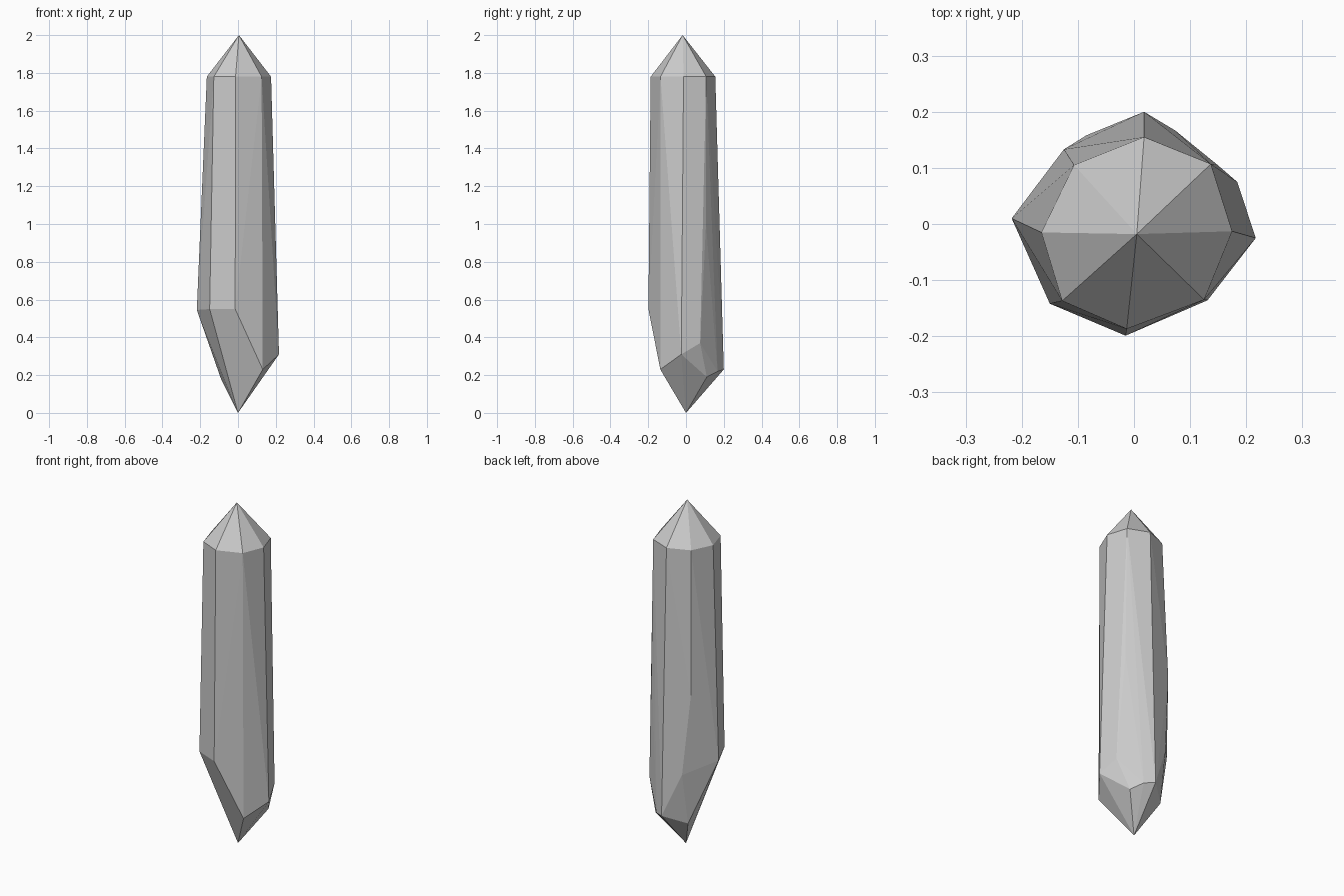
import bpy, bmesh, math

if "Cube" in bpy.data.objects:
    bpy.data.objects.remove(bpy.data.objects["Cube"])

# Tips of the crystal
tips = [(0.005, -0.018, 2.0), (0.0, 0.0, 0.0)]

# Eight-sided shoulder under the upper point
shoulder_z = 1.78
shoulder = [(0.018, 0.155), (0.137, 0.107), (0.175, -0.013), (0.125, -0.135),
            (-0.013, -0.187), (-0.128, -0.137), (-0.165, -0.015), (-0.107, 0.105)]

# Uneven lower girdle where the shaft breaks into the bottom facets
girdle = [(-0.218, 0.01, 0.545), (-0.15, -0.142, 0.55), (-0.015, -0.199, 0.55),
          (0.131, -0.136, 0.23), (0.217, -0.025, 0.31), (0.184, 0.075, 0.37),
          (0.12, 0.11, 0.19), (0.073, 0.167, 0.22), (0.018, 0.2, 0.23),
          (-0.09, 0.11, 0.18), (-0.085, 0.158, 0.48)]

# Peaks of the two long facets at the back corners
peaks = [(0.148, 0.106, 1.0), (-0.125, 0.133, 0.95)]

# The crystal is the convex skin around these corners
bm = bmesh.new()
for p in tips + [(x, y, shoulder_z) for x, y in shoulder] + girdle + peaks:
    bm.verts.new(p)
hull = bmesh.ops.convex_hull(bm, input=bm.verts)
loose = [v for v in bm.verts if not v.link_faces]
bmesh.ops.delete(bm, geom=loose, context='VERTS')
bmesh.ops.dissolve_limit(bm, angle_limit=math.radians(1.0),
                         verts=bm.verts, edges=bm.edges)
bmesh.ops.recalc_face_normals(bm, faces=bm.faces)

mesh = bpy.data.meshes.new("crystal")
bm.to_mesh(mesh)
bm.free()
crystal = bpy.data.objects.new("crystal", mesh)
bpy.context.collection.objects.link(crystal)
